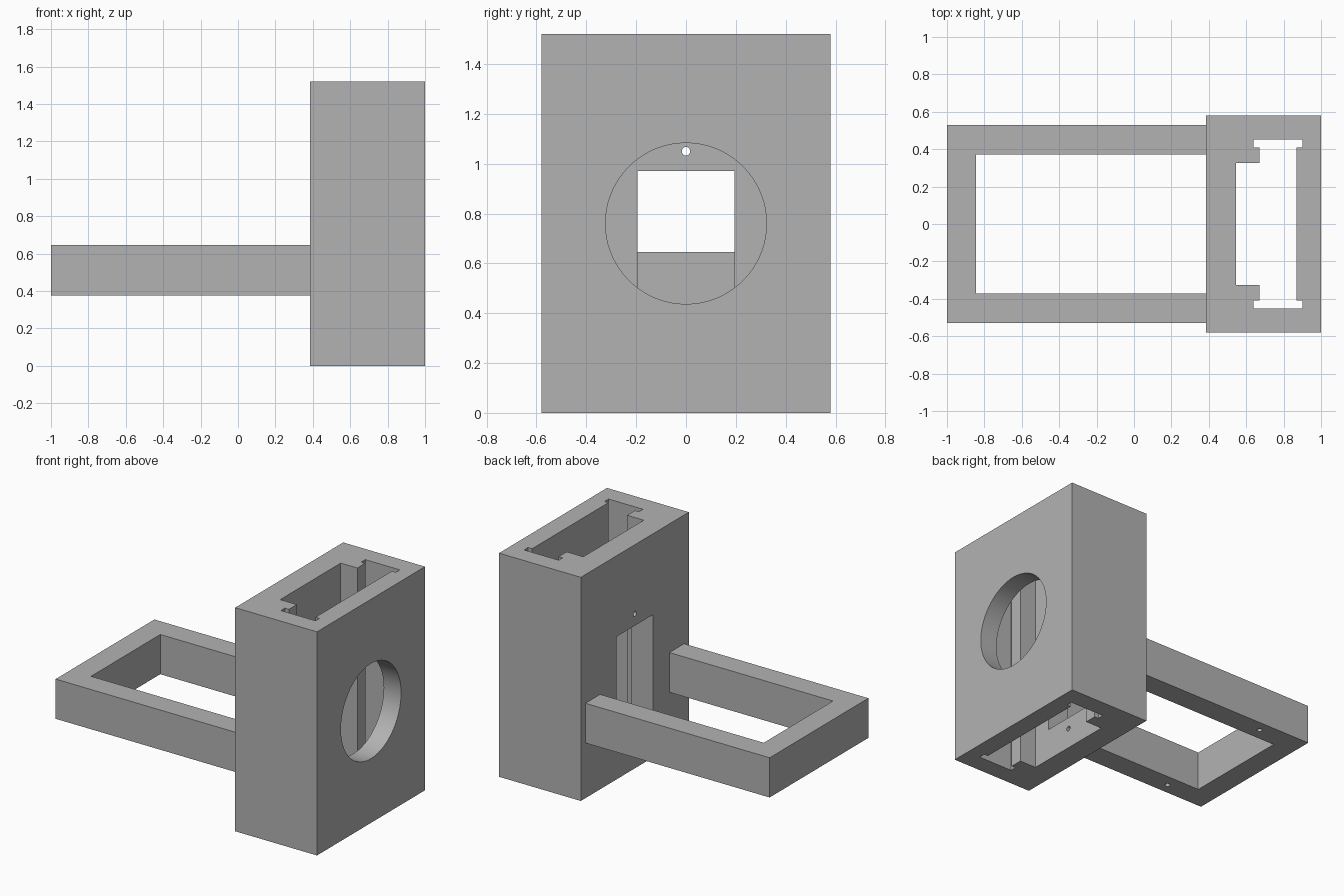
import bpy
import math

if "Cube" in bpy.data.objects:
    bpy.data.objects.remove(bpy.data.objects["Cube"])

grey = bpy.data.materials.new("plain grey")
grey.use_nodes = True
colour = (0.45, 0.45, 0.45, 1)
grey.diffuse_color = colour
grey.node_tree.nodes["Principled BSDF"].inputs["Base Color"].default_value = colour


def prism(name, outline, z0, z1):
    """Extrude an anticlockwise xy outline from z0 to z1."""
    n = len(outline)
    verts = [(x, y, z) for z in (z0, z1) for x, y in outline]
    faces = [list(range(n))[::-1], list(range(n, 2 * n))]
    faces += [(i, (i + 1) % n, n + (i + 1) % n, n + i) for i in range(n)]
    mesh = bpy.data.meshes.new(name)
    mesh.from_pydata(verts, [], faces)
    mesh.materials.append(grey)
    obj = bpy.data.objects.new(name, mesh)
    bpy.context.collection.objects.link(obj)
    return obj


def block(name, x0, x1, y, z0, z1):
    return prism(name, [(x0, -y), (x1, -y), (x1, y), (x0, y)], z0, z1)


def drill(name, radius, depth, centre, along_x=False, sides=24):
    turn = (0, math.pi / 2, 0) if along_x else (0, 0, 0)
    bpy.ops.mesh.primitive_cylinder_add(vertices=sides, radius=radius, depth=depth,
                                        location=centre, rotation=turn)
    obj = bpy.context.object
    obj.name = name
    obj.data.materials.append(grey)
    return obj


def cut(target, cutters):
    """Subtract each cutter, then discard it."""
    for cutter in cutters:
        cutter.hide_render = True
        mod = target.modifiers.new("cut", "BOOLEAN")
        mod.operation = "DIFFERENCE"
        mod.solver = "EXACT"
        mod.object = cutter
        bpy.ops.object.select_all(action="DESELECT")
        bpy.context.view_layer.objects.active = target
        target.select_set(True)
        bpy.ops.object.modifier_apply(modifier=mod.name)
        bpy.data.objects.remove(cutter)
    bpy.ops.object.shade_smooth_by_angle(angle=math.radians(30))


# Upright housing with a stepped slot running through its full height
housing = block("housing", 0.385, 1, 0.58, 0, 1.52)
half = [(0.87, 0.41), (0.90, 0.41), (0.90, 0.453), (0.64, 0.453),
        (0.64, 0.41), (0.67, 0.41), (0.67, 0.325), (0.545, 0.325)]
slot = prism("slot_cutter", half + [(x, -y) for x, y in reversed(half)], -0.1, 1.62)

# Round port in the outer wall, window and two screw holes in the inner wall
port = drill("port_cutter", 0.323, 0.3, (0.95, 0, 0.76), True, 72)
window = block("window_cutter", 0.3, 0.6, 0.195, 0.22, 0.97)
screws = [drill("screw_cutter", 0.017, 0.3, (0.45, 0, z), True) for z in (0.14, 1.05)]
cut(housing, [slot, port, window] + screws)

# Horizontal U-shaped arm frame with blind holes in its underside
arm_frame = prism("arm_frame", [(-1, -0.53), (0.385, -0.53), (0.385, -0.372), (-0.845, -0.372),
                                (-0.845, 0.372), (0.385, 0.372), (0.385, 0.53), (-1, 0.53)],
                  0.375, 0.645)
cut(arm_frame, [drill("pin_cutter", 0.017, 0.3, (-0.66, side * 0.455, 0.375))
                for side in (-1, 1)])
